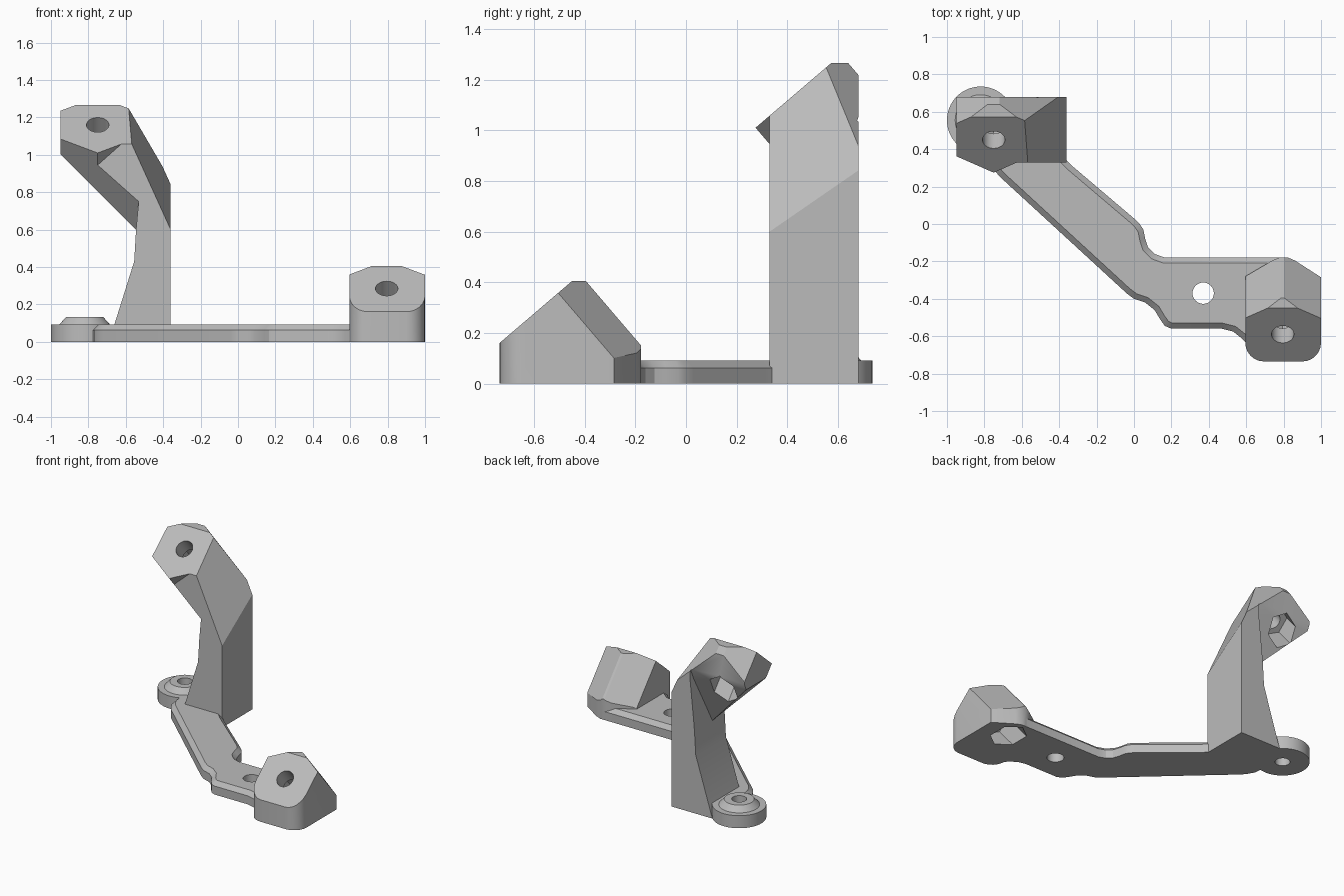
import bpy, bmesh, math
from mathutils import Vector

if "Cube" in bpy.data.objects:
    bpy.data.objects.remove(bpy.data.objects["Cube"], do_unlink=True)

grey = bpy.data.materials.new("light grey")
grey.use_nodes = True
COLOUR = (0.5, 0.5, 0.5, 1)
grey.diffuse_color = COLOUR
grey.node_tree.nodes["Principled BSDF"].inputs["Base Color"].default_value = COLOUR

# Both screw seats share one tilted axis
SLOPE = Vector((0, 0.76, 0.65)).normalized()
AXIS = Vector((0, -SLOPE.z, SLOPE.y))
FOOT_SEAT = Vector((0.795, -0.59, 0.285))
HEAD_SEAT = Vector((-0.75, 0.45, 1.16))


def make(name, bm):
    bmesh.ops.recalc_face_normals(bm, faces=bm.faces)
    mesh = bpy.data.meshes.new(name)
    bm.to_mesh(mesh)
    bm.free()
    obj = bpy.data.objects.new(name, mesh)
    bpy.context.collection.objects.link(obj)
    mesh.materials.append(grey)
    return obj


def prism(points, direction):
    """Extrude a closed outline along a direction."""
    bm = bmesh.new()
    face = bm.faces.new([bm.verts.new(p) for p in points])
    new = bmesh.ops.extrude_face_region(bm, geom=[face])["geom"]
    bmesh.ops.translate(bm, vec=direction,
                        verts=[v for v in new if isinstance(v, bmesh.types.BMVert)])
    bmesh.ops.recalc_face_normals(bm, faces=bm.faces)
    return bm


def plan(outline, height):
    return prism([(x, y, 0) for x, y in outline], (0, 0, height))


def box(x0, x1, y0, y1, z0, z1):
    return prism([(x0, y0, z0), (x1, y0, z0), (x1, y1, z0), (x0, y1, z0)], (0, 0, z1 - z0))


def trim(bm, planes):
    """Slice off everything in front of each (point, normal) plane and cap it."""
    for point, normal in planes:
        geom = bm.verts[:] + bm.edges[:] + bm.faces[:]
        cut = bmesh.ops.bisect_plane(bm, geom=geom, dist=1e-5, plane_co=point,
                                     plane_no=Vector(normal).normalized(), clear_outer=True)
        edges = [e for e in cut["geom_cut"] if isinstance(e, bmesh.types.BMEdge) and e.is_boundary]
        if edges:
            bmesh.ops.edgeloop_fill(bm, edges=edges)
    return bm


def hex_sides(seat, *angles):
    """Side planes of the pointed-top hexagonal prism around a screw axis."""
    planes = []
    for a in map(math.radians, angles):
        d = Vector((math.cos(a), 0, 0)) + SLOPE * math.sin(a)
        planes.append((seat + d * 0.2, d))
    return planes


def rod(name, centre, axis, radius, length, sides):
    """Cylinder or hexagon running from centre along axis."""
    side = Vector((1, 0, 0))
    up = axis.cross(side)
    ring = [centre + (side * math.sin(t) + up * math.cos(t)) * radius
            for t in (2 * math.pi * i / sides for i in range(sides))]
    return make(name, prism(ring, axis * length))


def boolean(obj, other, operation):
    mod = obj.modifiers.new(operation.lower(), 'BOOLEAN')
    mod.operation, mod.object, mod.solver = operation, other, 'EXACT'
    bpy.context.view_layer.objects.active = obj
    bpy.ops.object.modifier_apply(modifier=mod.name)


def drop(*objs):
    for o in objs:
        bpy.data.objects.remove(o, do_unlink=True)


def seat_cutters(seat):
    """Screw hole and the hexagonal nut pocket behind it."""
    return (rod("screw_cutter", seat + AXIS * 0.1, -AXIS, 0.06, 0.4, 32),
            rod("nut_cutter", seat - AXIS * 0.12, -AXIS, 0.11, 0.5, 6))


# Base plate: bent strip with a chamfered top edge
outline = [(-0.78, 0.42), (-0.77, 0.33), (-0.74, 0.28), (-0.72, 0.255),
           (-0.04, -0.37), (0, -0.4), (0.06, -0.42), (0.11, -0.46), (0.14, -0.51),
           (0.165, -0.545), (0.2, -0.56), (0.47, -0.56), (0.53, -0.575), (0.58, -0.615),
           (0.62, -0.66), (0.8, -0.66), (0.9, -0.3), (0.8, -0.178), (0.16, -0.178),
           (0.11, -0.16), (0.075, -0.125), (0.06, -0.08), (0.05, -0.03), (0.03, 0),
           (0, 0.03), (-0.33, 0.31), (-0.37, 0.35), (-0.37, 0.6), (-0.7, 0.66)]
bm = plan(outline, 0.092)
rim = [e for e in bm.edges if all(v.co.z > 0.09 for v in e.verts)]
bmesh.ops.bevel(bm, geom=rim, offset=0.03, segments=1, affect='EDGES')
plate = make("base_plate", bm)

# Round mounting boss with a raised conical collar
UP = Vector((0, 0, 1))
EYE = Vector((-0.82, 0.555, 0))
boss = rod("mounting_boss", EYE, UP, 0.18, 0.092, 64)
bm = bmesh.new()
bmesh.ops.create_cone(bm, cap_ends=True, segments=64, radius1=0.145, radius2=0.1, depth=0.05)
bmesh.ops.translate(bm, verts=bm.verts, vec=EYE + UP * 0.107)
collar = make("collar", bm)
boolean(boss, collar, 'UNION')
boolean(plate, boss, 'UNION')
drop(collar, boss)

# Foot block: rounded front, pointed back, tilted screw seat
r = 0.1
front = [(cx + r * math.cos(a), -0.635 + r * math.sin(a))
         for cx, start in ((0.695, 180), (0.9, 270))
         for a in (math.radians(start + 15 * i) for i in range(7))]
foot = make("foot_block", trim(
    plan(front + [(1, -0.285), (0.86, -0.195), (0.82, -0.178), (0.78, -0.178),
                  (0.74, -0.195), (0.595, -0.28)], 0.6),
    [(FOOT_SEAT, AXIS), ((0, 0, 0.405), UP), ((0, -0.395, 0.405), SLOPE)]
    + hex_sides(FOOT_SEAT, 60, 120)))

# Upright arm: column, leaning head and the nose of the screw seat
shoulder = ((-0.36, 0.33, 0.6), (2.2, -0.69, 1))
top = [(HEAD_SEAT, AXIS), ((0, 0, 1.265), UP), ((0, 0.64, 1.265), SLOPE)]
top += hex_sides(HEAD_SEAT, 60)
profile = [(-0.69, 0), (-0.36, 0), (-0.36, 1.4), (-0.51, 1.4), (-0.51, 0.96),
           (-0.535, 0.71), (-0.545, 0.6), (-0.555, 0.43)]
arm = make("upright_arm", trim(prism([(x, 0.33, z) for x, z in profile], (0, 0.35, 0)),
                               [shoulder] + top))
left = hex_sides(HEAD_SEAT, 120, 240)
head = make("arm_head", trim(
    box(-0.95, -0.4, 0.33, 0.68, 0.55, 1.4),
    [shoulder] + top + left + [((-0.6, 0, 0.655), (-1, 0, -1)),
                               ((0, 0.5, 0.66), (0, 0.39, -0.18))]))
nose = make("arm_nose", trim(
    box(-0.95, -0.575, 0.2, 0.4, 0.8, 1.4), top + left + hex_sides(HEAD_SEAT, 300)))
boolean(arm, head, 'UNION')
boolean(arm, nose, 'UNION')
drop(head, nose)

# Screw holes and nut pockets
foot_cutters = seat_cutters(FOOT_SEAT)
head_cutters = seat_cutters(HEAD_SEAT)
drills = (rod("plate_drill", Vector((0.37, -0.37, -0.1)), UP, 0.057, 0.4, 32),
          rod("boss_drill", EYE - UP * 0.1, UP, 0.05, 0.4, 32))
for obj, cutters in ((foot, foot_cutters), (plate, foot_cutters + drills), (arm, head_cutters)):
    for c in cutters:
        boolean(obj, c, 'DIFFERENCE')
drop(*foot_cutters, *head_cutters, *drills)

# Smooth the round walls, keep hard edges
for obj in (plate, foot, arm):
    bpy.ops.object.select_all(action='DESELECT')
    obj.select_set(True)
    bpy.context.view_layer.objects.active = obj
    bpy.ops.object.shade_smooth_by_angle(angle=math.radians(25))
